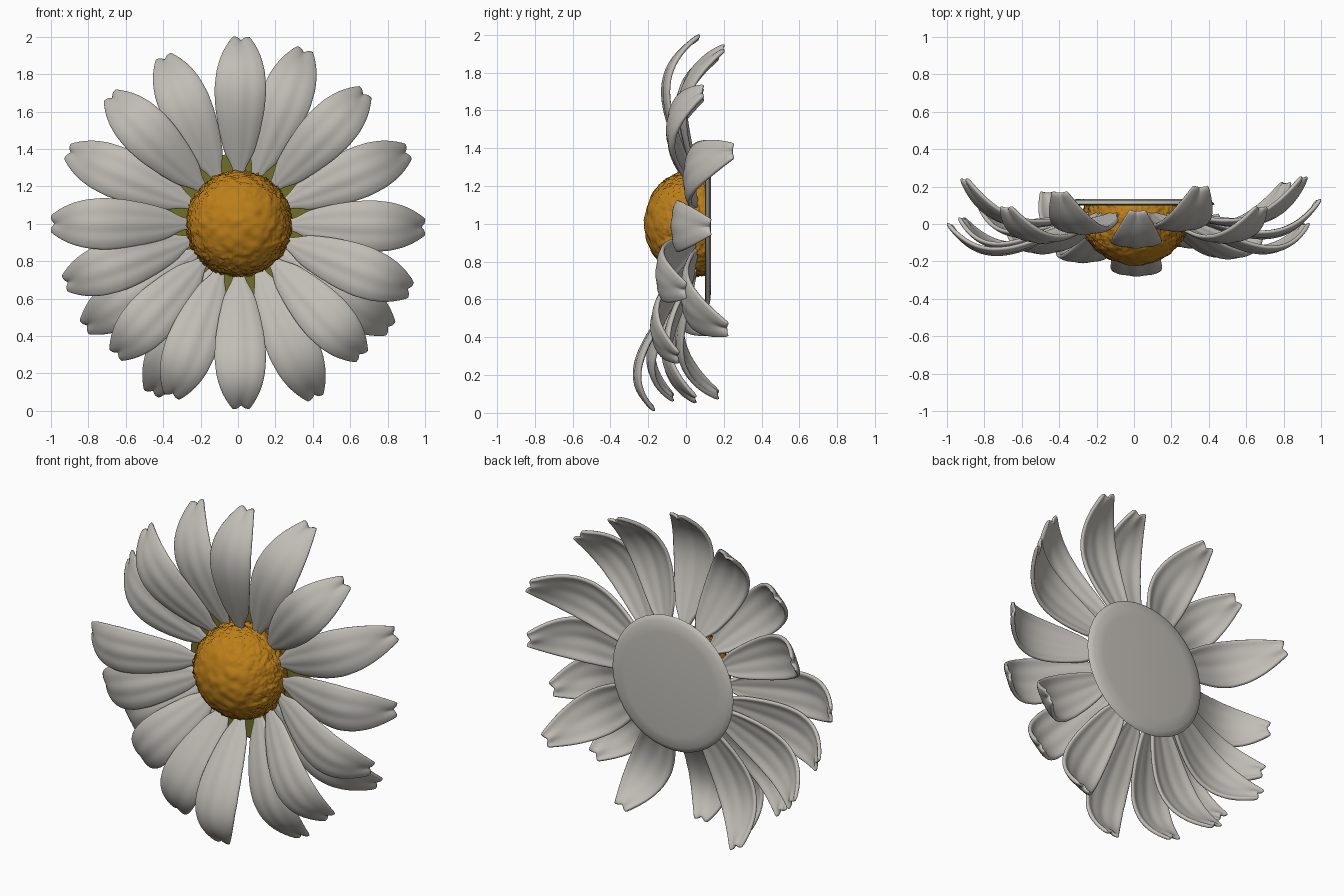
import bpy, bmesh, math
from mathutils import Vector, noise

if "Cube" in bpy.data.objects:
    bpy.data.objects.remove(bpy.data.objects["Cube"])


def material(name, rgb):
    m = bpy.data.materials.new(name)
    m.diffuse_color = (*rgb, 1)
    m.use_nodes = True
    m.node_tree.nodes["Principled BSDF"].inputs["Base Color"].default_value = m.diffuse_color
    return m


WHITE = material("petal white", (0.53, 0.51, 0.47))
ORANGE = material("pollen orange", (0.50, 0.21, 0.01))
GREEN = material("sepal green", (0.16, 0.16, 0.02))


def finish(bm, name, mats):
    bmesh.ops.recalc_face_normals(bm, faces=bm.faces)
    me = bpy.data.meshes.new(name)
    bm.to_mesh(me)
    bm.free()
    for m in mats:
        me.materials.append(m)
    ob = bpy.data.objects.new(name, me)
    bpy.context.collection.objects.link(ob)
    return ob


def lerp_table(table, t):
    for (t0, a), (t1, b) in zip(table, table[1:]):
        if t <= t1:
            return a + (b - a) * (t - t0) / (t1 - t0)
    return table[-1][1]


# Half width along the petal
WIDTH = [(0, .022), (.07, .032), (.18, .08), (.33, .11), (.48, .131), (.62, .139), (.75, .13),
         (.85, .11), (.93, .08), (1, .042)]
NU, NV, BASE = 14, 24, 0.25


def petal(index, angle, length, tip_y, start=0.055):
    a = math.radians(angle)
    out = Vector((math.cos(a), 0, math.sin(a)))
    side = Vector((-math.sin(a), 0, math.cos(a)))
    bend = 0.36
    slope = bend - (tip_y - start)
    bm = bmesh.new()
    rows = []
    for j in range(NV + 1):
        v = j / NV
        w = lerp_table(WIDTH, v)
        row = []
        for i in range(NU + 1):
            u = 2 * i / NU - 1
            # notched tip, gently arched cross-section and shallow ribs
            r = BASE + (length - BASE) * v - 0.02 * math.exp(-(u / .35) ** 2) * v ** 12
            y = start - slope * v + bend * v ** 4
            y += 0.2 * w * u * u - 0.003 * math.cos(3 * math.pi * u) * math.sin(math.pi * v)
            p = out * r + side * (w * u) + Vector((0, y, 1))
            row.append(bm.verts.new(p))
        rows.append(row)
    for r0, r1 in zip(rows, rows[1:]):
        for i in range(NU):
            bm.faces.new((r0[i], r0[i + 1], r1[i + 1], r1[i]))
    for f in bm.faces:
        f.smooth = True
    ob = finish(bm, f"petal_{index:02d}", [WHITE])
    s = ob.modifiers.new("thickness", 'SOLIDIFY')
    s.thickness = 0.022
    s.offset = 0
    d = ob.modifiers.new("smooth", 'SUBSURF')
    d.levels = d.render_levels = 1


# Petals: direction, reach, depth of the tip, optional depth of the base
PETALS = [(89, 1.0, .07, .02), (69, 1.0, .20), (46, .98, .09), (23, .99, .25), (-1, 1.0, .13),
          (-21, .99, .0), (-34.5, .99, .22), (-47, .97, -.04), (-66, 1.02, .05),
          (-89, .99, -.17), (-111, .99, -.07), (-117, 1.02, .17), (-133, .96, 0),
          (-146, .99, .13), (-161, .98, .03), (180, 1.0, 0, .03), (157, .99, .24),
          (135, .97, .09), (114, .98, .17)]
for n, p in enumerate(PETALS):
    petal(n + 1, *p)

# Bumpy flower centre: smooth lumps at the front, fine grain toward the rim
bm = bmesh.new()
bmesh.ops.create_icosphere(bm, subdivisions=6, radius=1)
for v in bm.verts:
    n = v.co.normalized()
    rim = min(1, math.hypot(n.x, n.z) * 1.1)
    k = 1 + 0.03 * noise.noise(n * 6) + 0.055 * rim ** 4 * noise.noise(n * 24)
    v.co = Vector((0.005 + .28 * k * n.x, .03 + .25 * k * n.y, 1 + .28 * k * n.z))
    v.co.y = min(v.co.y, 0.115)
for f in bm.faces:
    f.smooth = True
finish(bm, "flower_centre", [ORANGE])

# Backing disc: rounded pale rear, green front and edge
bm = bmesh.new()
N = 40
rings = []
for r, y in [(.405, .10), (.415, .106), (.41, .113), (.385, .127), (.32, .133)]:
    rings.append([bm.verts.new((.015 + r * math.cos(2 * math.pi * i / N), y,
                                .965 + r * math.sin(2 * math.pi * i / N))) for i in range(N)])
for k, (a, b) in enumerate(zip(rings, rings[1:])):
    for i in range(N):
        f = bm.faces.new((a[i], a[(i + 1) % N], b[(i + 1) % N], b[i]))
        f.smooth = k > 0
        f.material_index = 1 if k == 0 else 0
front = bm.faces.new(rings[0])
front.material_index = 1
bm.faces.new(rings[-1]).smooth = True
finish(bm, "backing_disc", [WHITE, GREEN])
